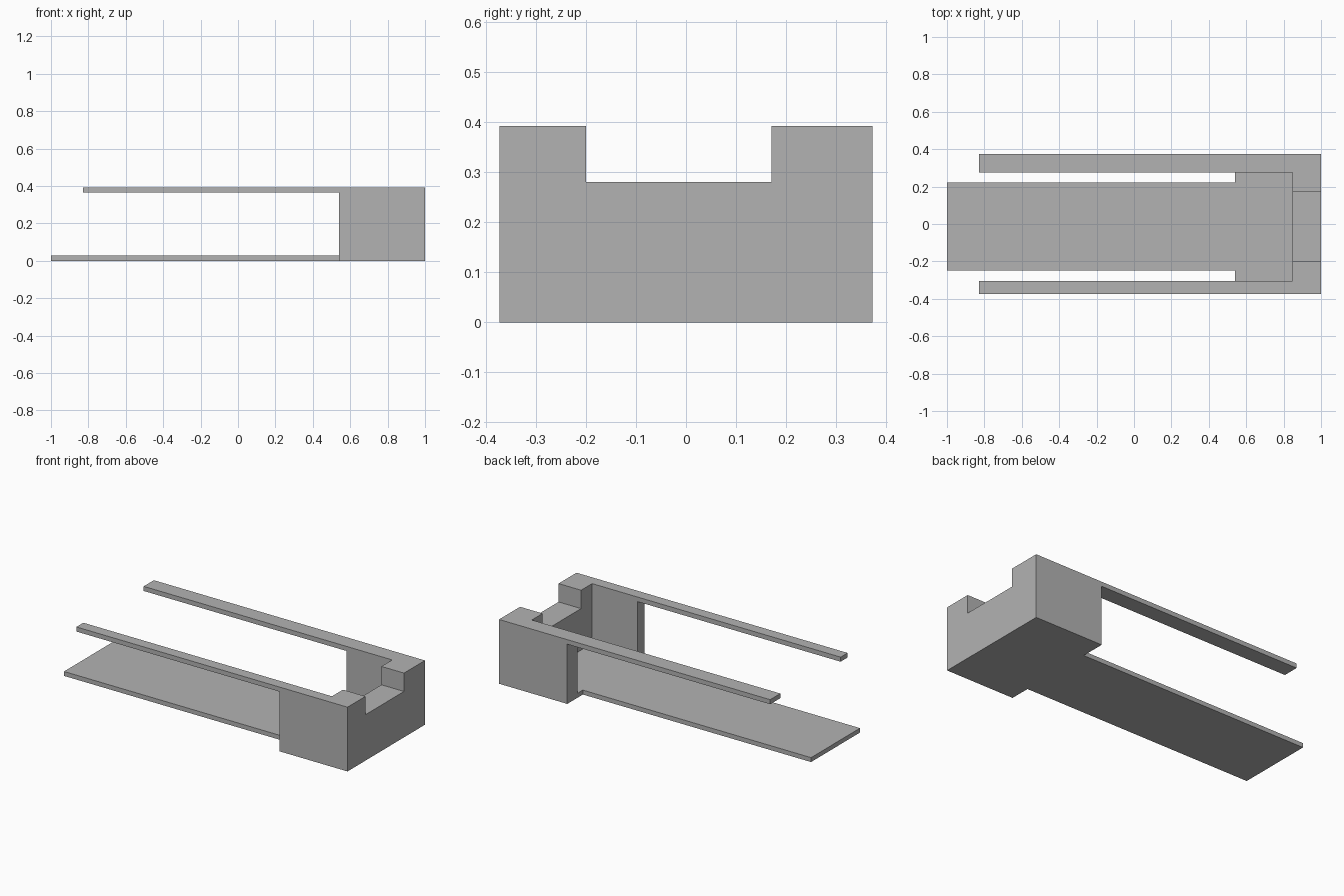
import bpy
import bmesh

default = bpy.data.objects.get("Cube")
if default:
    bpy.data.objects.remove(default, do_unlink=True)

grey = bpy.data.materials.new("plain_grey")
grey.use_nodes = True
colour = (0.45, 0.45, 0.45, 1)
grey.diffuse_color = colour
bsdf = next(n for n in grey.node_tree.nodes if n.type == "BSDF_PRINCIPLED")
bsdf.inputs["Base Color"].default_value = colour


def box(name, x, y, z):
    """Box spanning the given (low, high) range on each axis."""
    bm = bmesh.new()
    bmesh.ops.create_cube(bm, size=1)
    for v in bm.verts:
        v.co = [r[0] if c < 0 else r[1] for c, r in zip(v.co, (x, y, z))]
    mesh = bpy.data.meshes.new(name)
    bm.to_mesh(mesh)
    bm.free()
    mesh.materials.append(grey)
    obj = bpy.data.objects.new(name, mesh)
    bpy.context.collection.objects.link(obj)
    return obj


OUT = 1.5                       # cutters overshoot the body
END_WALL, SIDE_WALL = 0.848, 0.54
FLOOR, RAIL_UNDERSIDE, HEIGHT = 0.027, 0.364, 0.392

# Solid block, carved into end block, two rails and a floor plate
body = box("holder_body", (-1, 1), (-0.373, 0.373), (0, HEIGHT))
cutters = [
    box("channel_cutter", (-OUT, END_WALL), (-0.306, 0.275), (FLOOR, OUT)),
    box("end_notch_cutter", (0.7, OUT), (-0.2, 0.171), (0.28, OUT)),
    box("front_side_cutter", (-OUT, SIDE_WALL), (-OUT, -0.248), (-OUT, RAIL_UNDERSIDE)),
    box("back_side_cutter", (-OUT, SIDE_WALL), (0.223, OUT), (-OUT, RAIL_UNDERSIDE)),
    box("rail_tip_cutter", (-OUT, -0.829), (-OUT, OUT), (0.2, OUT)),
]
bpy.context.view_layer.objects.active = body
for cutter in cutters:
    cutter.hide_render = True
    mod = body.modifiers.new(cutter.name, "BOOLEAN")
    mod.operation = "DIFFERENCE"
    mod.solver = "EXACT"
    mod.object = cutter
    bpy.ops.object.modifier_apply(modifier=mod.name)
    bpy.data.objects.remove(cutter, do_unlink=True)

# Merge leftover coplanar faces
bm = bmesh.new()
bm.from_mesh(body.data)
bmesh.ops.dissolve_limit(bm, angle_limit=0.01, verts=bm.verts, edges=bm.edges)
bm.to_mesh(body.data)
bm.free()
